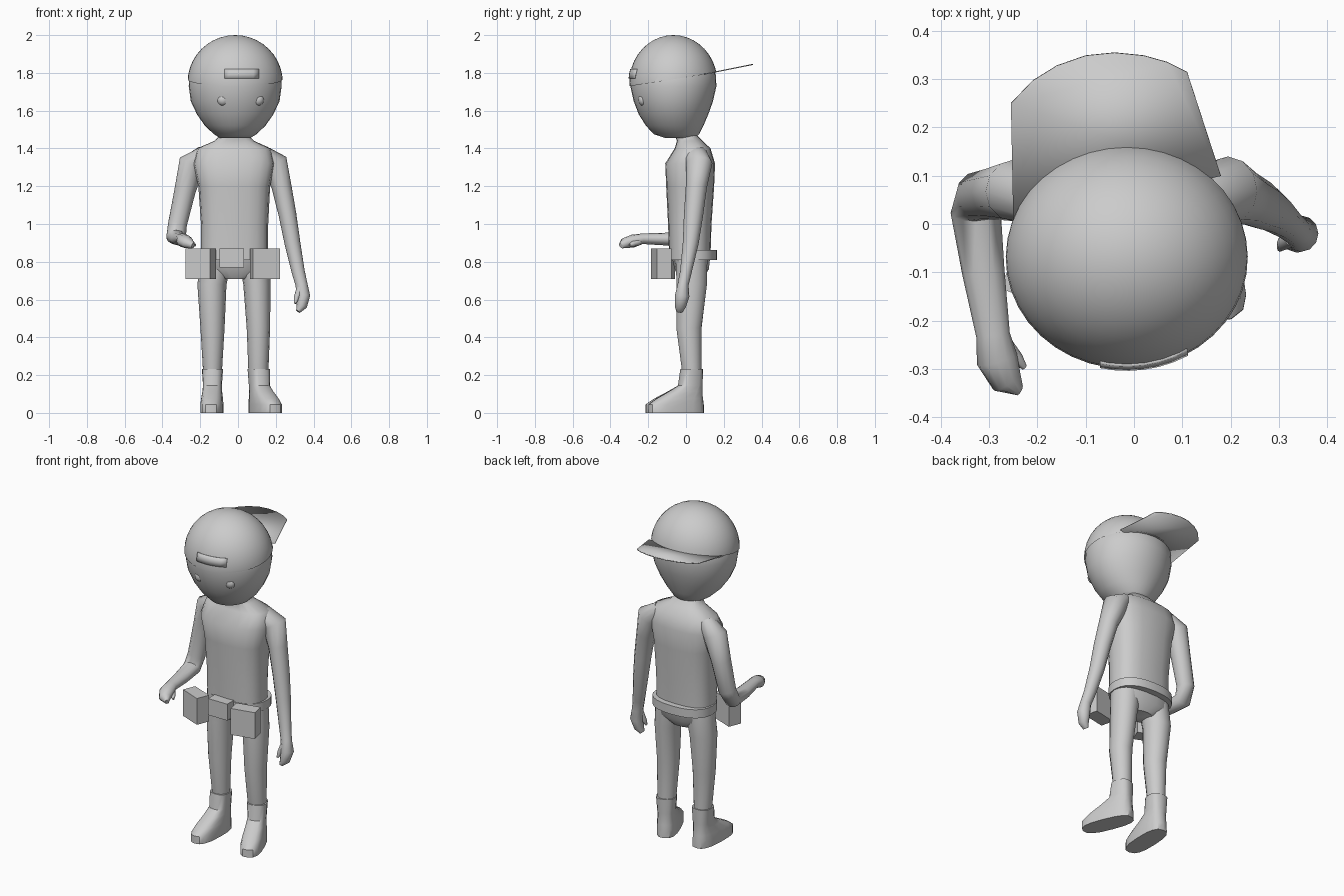
import bpy, bmesh
from math import sin, cos, pi, sqrt, radians, copysign
from mathutils import Vector, Matrix

if "Cube" in bpy.data.objects:
    bpy.data.objects.remove(bpy.data.objects["Cube"], do_unlink=True)

grey = bpy.data.materials.new("plain grey")
grey.use_nodes = True
COLOUR = (0.6, 0.6, 0.6, 1)
grey.diffuse_color = COLOUR
grey.node_tree.nodes["Principled BSDF"].inputs["Base Color"].default_value = COLOUR


def finish(name, bm, angle=40):
    """Turn a bmesh into a smooth-shaded grey object."""
    bmesh.ops.recalc_face_normals(bm, faces=bm.faces)
    mesh = bpy.data.meshes.new(name)
    bm.to_mesh(mesh)
    bm.free()
    mesh.materials.append(grey)
    ob = bpy.data.objects.new(name, mesh)
    bpy.context.collection.objects.link(ob)
    bpy.ops.object.select_all(action="DESELECT")
    ob.select_set(True)
    bpy.context.view_layer.objects.active = ob
    bpy.ops.object.shade_smooth_by_angle(angle=radians(angle))
    return ob


def loft(name, rings, sides=14, power=2, follow=False, turn=0, angle=40):
    """Skin rings (x, y, z, half width, half depth); follow tilts them along the path."""
    bm = bmesh.new()
    centres = [Vector(r[:3]) for r in rings]
    spin = Matrix.Rotation(radians(turn), 3, "Z")
    pivot = centres[-1]
    loops = []
    for i, (x, y, z, a, b) in enumerate(rings):
        u, v = Vector((1, 0, 0)), Vector((0, 1, 0))
        if follow:
            t = (centres[min(i + 1, len(rings) - 1)] - centres[max(i - 1, 0)]).normalized()
            u = (u - t * u.dot(t)).normalized()
            v = t.cross(u)
        loop = []
        for k in range(sides):
            c, s = cos(2 * pi * k / sides), sin(2 * pi * k / sides)
            p = (centres[i] + u * a * copysign(abs(c) ** (2 / power), c)
                 + v * b * copysign(abs(s) ** (2 / power), s))
            loop.append(bm.verts.new(pivot + spin @ (p - pivot)))
        loops.append(loop)
    for low, high in zip(loops, loops[1:]):
        for k in range(sides):
            n = (k + 1) % sides
            bm.faces.new((low[k], low[n], high[n], high[k]))
    bm.faces.new(loops[0])
    bm.faces.new(loops[-1])
    return finish(name, bm, angle)


def box(name, centre, size, turn=0):
    bm = bmesh.new()
    bmesh.ops.create_cube(bm, size=1)
    m = Matrix.Translation(centre) @ Matrix.Rotation(radians(turn), 4, "Z") @ Matrix.Diagonal((*size, 1))
    bmesh.ops.transform(bm, matrix=m, verts=bm.verts)
    return finish(name, bm)


def ball(bm, centre, radii, segments):
    m = Matrix.Translation(centre) @ Matrix.Diagonal((*radii, 1))
    bmesh.ops.create_uvsphere(bm, u_segments=segments, v_segments=segments // 2, radius=1, matrix=m)


def thicken(ob, amount):
    mod = ob.modifiers.new("thickness", "SOLIDIFY")
    mod.thickness = amount
    mod.offset = 0


# Torso and hips
loft("torso", [(-.018, .02, .84, .178, .11), (-.018, .02, 1, .178, .115), (-.02, .022, 1.2, .19, .127),
               (-.022, .022, 1.32, .215, .132), (-.022, .035, 1.4, .195, .095),
               (-.02, .02, 1.44, .105, .068), (-.02, 0, 1.47, .075, .058), (-.02, -.01, 1.5, .075, .05)],
     sides=20, power=2.6, angle=60)
loft("hips", [(-.015, .03, .71, .07, .06), (-.016, .03, .76, .185, .092), (-.016, .025, .86, .182, .108)],
     sides=18, power=2.4)
loft("belt", [(-.016, .035, .81, .188, .13), (-.016, .035, .862, .188, .13)], sides=24, power=2.4)

# Head
HX, HY = -.015, -.067
loft("head", [(HX, -.03, 1.455, .08, .08), (HX, -.05, 1.475, .112, .12), (HX, -.06, 1.52, .16, .152),
              (HX, -.066, 1.58, .202, .184), (HX, HY, 1.65, .235, .21), (HX, HY, 1.73, .246, .228),
              (HX, HY, 1.79, .242, .225), (HX, HY, 1.87, .2, .185), (HX, HY, 1.93, .14, .13)],
     sides=32, angle=60)
for side, x, y in (("right", -.08, -.25), ("left", .105, -.227)):
    bm = bmesh.new()
    ball(bm, (x, y, 1.658), (.032, .026, .032), 16)
    finish(side + "_eye", bm, 60)

# Backwards cap: dome cut on a tilted rim, brim at the back, strap panel in front
CAP = Vector((HX, HY, 1.75))
RADII = (.252, .233, .25)
bm = bmesh.new()
ball(bm, CAP, RADII, 40)
bmesh.ops.bisect_plane(bm, geom=bm.verts[:] + bm.edges[:] + bm.faces[:], plane_co=(0, HY, 1.766),
                       plane_no=(0, -.156, 1), clear_inner=True)
finish("cap", bm, 60)

bm = bmesh.new()
outline = [(-.25, 0), (-.255, .25), (-.21, .297), (-.16, .328), (-.1, .349), (-.04, .355),
           (.02, .349), (.07, .335), (.11, .315), (.18, .1)]
bm.faces.new([bm.verts.new((x, y, 1.8 + .2 * (y - .13))) for x, y in outline])
thicken(finish("cap_brim", bm), .006)

bm = bmesh.new()
columns = []
for k in range(7):
    x = -.07 + .18 * k / 6
    columns.append([])
    for z in (1.77, 1.795, 1.82):
        depth = sqrt(1 - ((x - CAP.x) / RADII[0]) ** 2 - ((z - CAP.z) / RADII[2]) ** 2)
        columns[-1].append(bm.verts.new((x, CAP.y - RADII[1] * depth - .001, z)))
for a, b in zip(columns, columns[1:]):
    for j in range(2):
        bm.faces.new((a[j], b[j], b[j + 1], a[j + 1]))
thicken(finish("cap_front_panel", bm), .008)

# Left arm hangs down
loft("left_arm", [(.13, .05, 1.37, .045, .06), (.195, .07, 1.32, .07, .07), (.23, .055, 1.2, .053, .056),
                  (.262, .04, 1.05, .047, .051), (.288, .025, .9, .042, .042), (.318, 0, .75, .035, .031),
                  (.336, -.015, .68, .032, .029), (.346, -.02, .62, .036, .038),
                  (.337, -.03, .565, .028, .03), (.318, -.035, .537, .012, .018)],
     sides=12, follow=True, angle=60)
loft("left_thumb", [(.33, -.03, .66, .02, .018), (.31, -.04, .61, .015, .015), (.302, -.05, .58, .006, .008)],
     sides=8, follow=True, angle=60)

# Right arm bends forward at the elbow
loft("right_arm", [(-.18, .05, 1.37, .045, .06), (-.245, .07, 1.32, .07, .065), (-.282, .065, 1.17, .056, .056),
                   (-.32, .06, 1, .05, .05), (-.328, .025, .93, .052, .042), (-.312, -.1, .92, .044, .034),
                   (-.292, -.23, .922, .035, .028), (-.284, -.28, .91, .043, .034),
                   (-.264, -.325, .898, .034, .028), (-.238, -.343, .885, .012, .016)],
     sides=12, follow=True, angle=60)
loft("right_thumb", [(-.27, -.25, .905, .02, .018), (-.243, -.28, .895, .015, .015), (-.227, -.297, .888, .006, .008)],
     sides=8, follow=True, angle=60)

# Legs
loft("right_leg", [(-.135, .03, .22, .05, .052), (-.135, .018, .45, .064, .066),
                   (-.138, .03, .68, .077, .083), (-.115, .03, .81, .085, .085)], angle=60)
loft("left_leg", [(.108, .03, .22, .053, .052), (.108, .015, .45, .062, .068),
                  (.1, .03, .68, .072, .083), (.085, .03, .81, .083, .085)], angle=60)

# Boots, lofted from the sole up to the cuff
for side, x, turn in (("right", -.135, -2), ("left", .11, 22)):
    loft(side + "_boot", [(x, -.06, 0, .061, .155), (x, -.06, .045, .061, .154), (x, -.04, .075, .058, .13),
                          (x, -.004, .115, .052, .09), (x, .022, .145, .05, .064), (x, .03, .232, .056, .057)],
         sides=16, power=2.7, turn=turn)

# Belt pouches
box("left_pouch", (.142, -.13, .79), (.145, .08, .16), 12)
box("right_pouch", (-.197, -.122, .79), (.14, .08, .16), -22)
box("middle_pouch", (-.032, -.115, .82), (.13, .07, .1))
